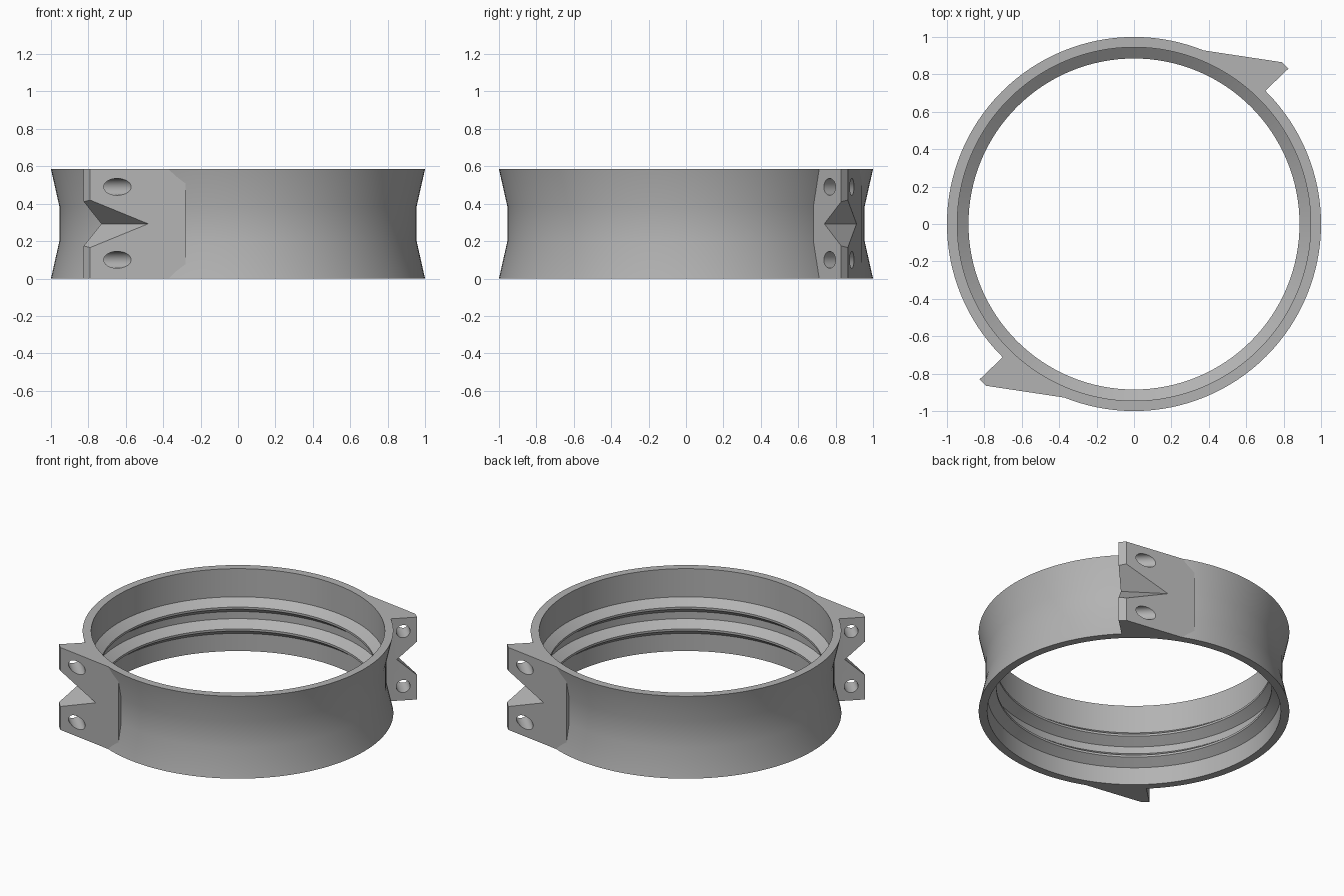
import bpy, bmesh
from math import atan2, cos, sin, pi, radians
from mathutils import Vector, Matrix

HEIGHT = 0.585
MID = HEIGHT / 2
SEGMENTS = 128

if "Cube" in bpy.data.objects:
    bpy.data.objects.remove(bpy.data.objects["Cube"])

grey = bpy.data.materials.new("plain grey")
grey.use_nodes = True
grey.diffuse_color = (0.45, 0.45, 0.45, 1)
grey.node_tree.nodes["Principled BSDF"].inputs["Base Color"].default_value = grey.diffuse_color


def finish(bm, name):
    """Turn a bmesh into a named object with outward normals."""
    bmesh.ops.recalc_face_normals(bm, faces=bm.faces)
    mesh = bpy.data.meshes.new(name)
    bm.to_mesh(mesh)
    bm.free()
    mesh.materials.append(grey)
    obj = bpy.data.objects.new(name, mesh)
    bpy.context.collection.objects.link(obj)
    return obj


def prism(name, points, extrude):
    """Extrude a closed outline along a vector."""
    bm = bmesh.new()
    face = bm.faces.new([bm.verts.new(p) for p in points])
    out = bmesh.ops.extrude_face_region(bm, geom=[face], use_keep_orig=True)
    verts = [v for v in out["geom"] if isinstance(v, bmesh.types.BMVert)]
    bmesh.ops.translate(bm, verts=verts, vec=extrude)
    return finish(bm, name)


def activate(obj):
    bpy.ops.object.select_all(action='DESELECT')
    obj.select_set(True)
    bpy.context.view_layer.objects.active = obj


def cut(obj, cutter):
    """Subtract a cutter and discard it."""
    mod = obj.modifiers.new("cut", 'BOOLEAN')
    mod.operation, mod.solver, mod.object = 'DIFFERENCE', 'EXACT', cutter
    activate(obj)
    bpy.ops.object.modifier_apply(modifier=mod.name)
    bpy.data.objects.remove(cutter)


def smooth(obj):
    activate(obj)
    bpy.ops.object.shade_smooth_by_angle(angle=radians(25))


# Ring: waisted outside, two inner ribs
WALL, RIB, WAIST = 0.945, 0.885, 0.955
profile = [(1, 0), (WAIST, 0.2), (WAIST, 0.385), (1, HEIGHT), (WALL, HEIGHT)]
for top in (0.385, 0.23):
    profile += [(WALL, top), (RIB, top - 0.045), (RIB, top - 0.06), (WALL, top - 0.105)]
profile.append((WALL, 0))

bm = bmesh.new()
loops = []
for i in range(SEGMENTS):
    a = 2 * pi * i / SEGMENTS
    loops.append([bm.verts.new((r * cos(a), r * sin(a), z)) for r, z in profile])
for i in range(SEGMENTS):
    here, after = loops[i], loops[(i + 1) % SEGMENTS]
    for j in range(len(profile)):
        k = (j + 1) % len(profile)
        bm.faces.new((here[j], after[j], after[k], here[k]))
smooth(finish(bm, "clamp_ring"))

# Lug: wedge outline whose inner side follows the ring wall
outer = [(-0.28, -0.942), (-0.79, -0.865), (-0.825, -0.83), (-0.666, -0.678)]
start, end = atan2(-0.678, -0.666), atan2(-0.91, -0.28)
inner = [(0.95 * cos(start + (end - start) * t / 14),
          0.95 * sin(start + (end - start) * t / 14)) for t in range(15)]
lug = prism("front_lug", [(x, y, 0) for x, y in outer + inner], (0, 0, HEIGHT))

# V notch with its apex running along the lug
apex_a = Vector((-0.73, -0.74, MID))
apex_b = Vector((-0.48, -0.912, MID))
along = (apex_b - apex_a).normalized()
away = Vector((along.y, -along.x, 0))
base = apex_a - along * 0.4
depth, rise = 0.4, Vector((0, 0, 0.37))
cut(lug, prism("notch_cutter",
               [base, base + away * depth + rise, base + away * depth - rise],
               along * 1.2))

# Two bolt holes through the lug
axis = Vector((0.7, -0.72, 0))
for z in (0.1, HEIGHT - 0.095):
    bm = bmesh.new()
    place = Matrix.Translation((-0.705, -0.825, z)) @ axis.to_track_quat('Z', 'Y').to_matrix().to_4x4()
    bmesh.ops.create_cone(bm, cap_ends=True, segments=32, radius1=0.045,
                          radius2=0.045, depth=0.6, matrix=place)
    cut(lug, finish(bm, "bolt_hole_cutter"))
smooth(lug)

# Opposite lug, turned half way round
back = lug.copy()
back.data = lug.data.copy()
back.name = "back_lug"
back.data.transform(Matrix.Rotation(pi, 4, 'Z'))
bpy.context.collection.objects.link(back)
